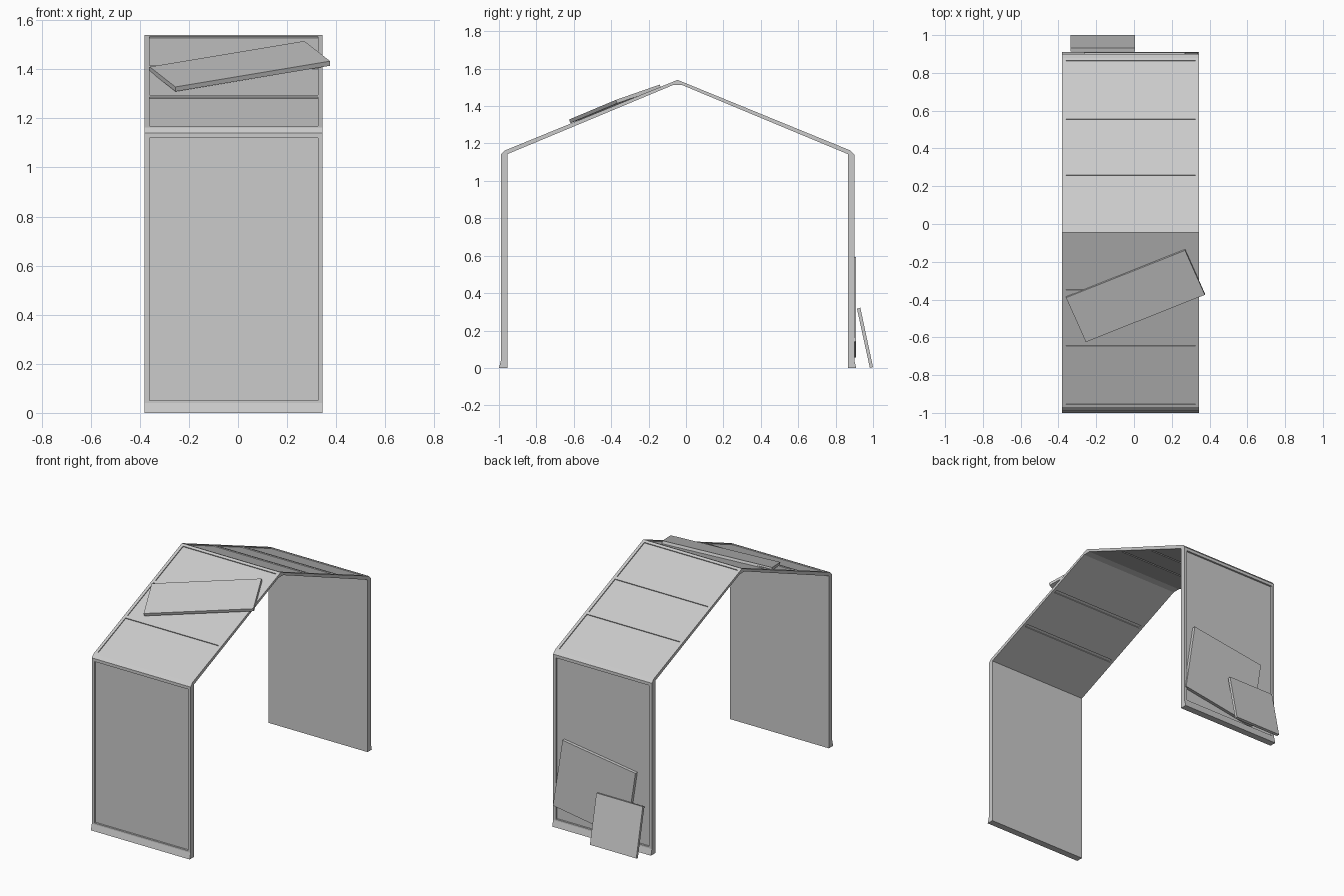
import bpy, bmesh
from mathutils import Vector

if "Cube" in bpy.data.objects:
    bpy.data.objects.remove(bpy.data.objects["Cube"])

X0, X1 = -0.38, 0.345      # body width
PX0, PX1 = -0.36, 0.325    # recessed panel width
YC = -0.045                # mirror plane between front and back halves


def finish(name, bm):
    bmesh.ops.recalc_face_normals(bm, faces=bm.faces[:])
    me = bpy.data.meshes.new(name)
    bm.to_mesh(me)
    bm.free()
    ob = bpy.data.objects.new(name, me)
    bpy.context.collection.objects.link(ob)
    return ob


def prism(name, corners, offset):
    """Solid from a flat polygon pushed along an offset vector."""
    bm = bmesh.new()
    f = bm.faces.new([bm.verts.new(c) for c in corners])
    ext = bmesh.ops.extrude_face_region(bm, geom=[f], use_keep_orig=True)
    moved = [v for v in ext["geom"] if isinstance(v, bmesh.types.BMVert)]
    bmesh.ops.translate(bm, verts=moved, vec=offset)
    return finish(name, bm)


def bar(name, profile, x0=X0, x1=X1, flip=False):
    """(y, z) profile run along x, optionally mirrored to the back."""
    pts = [(x0, 2 * YC - y if flip else y, z) for y, z in profile]
    return prism(name, pts, Vector((x1 - x0, 0, 0)))


def slab(name, outer, inner, panels, recess, groove, flip):
    """Thick plate with recessed outer panels and grooves under the ribs."""
    xs = [X0, PX0, PX1, X1]
    ts = [0.0] + [t for p in panels for t in p] + [1.0]
    bm = bmesh.new()

    def grid(ends):
        a, b = Vector(ends[0]), Vector(ends[1])
        rows = []
        for t in ts:
            y, z = a.lerp(b, t)
            if flip:
                y = 2 * YC - y
            rows.append([bm.verts.new((x, y, z)) for x in xs])
        faces = [[bm.faces.new((r[i], r[i + 1], s[i + 1], s[i])) for i in range(3)]
                 for r, s in zip(rows, rows[1:])]
        return rows, faces

    ro, fo = grid(outer)
    ri, fi = grid(inner)
    # rim joining both skins
    ring = lambda r: r[0] + [q[-1] for q in r[1:]] + r[-1][-2::-1] + [q[0] for q in r[-2:0:-1]]
    a, b = ring(ro), ring(ri)
    for i in range(len(a)):
        j = (i + 1) % len(a)
        bm.faces.new((a[i], a[j], b[j], b[i]))
    bmesh.ops.recalc_face_normals(bm, faces=bm.faces[:])
    # sink panels on the outside, ribs on the inside
    sunk = [(row[1], recess) for row in fo[1::2]] + [(row[1], groove) for row in fi[2:-1:2]]
    for f, depth in sunk:
        f.normal_update()
        n = f.normal.copy()
        new = bmesh.ops.extrude_discrete_faces(bm, faces=[f])["faces"][0]
        bmesh.ops.translate(bm, verts=new.verts[:], vec=-n * depth)
    return finish(name, bm)


# Front and back halves of the shelter
A, B = (-0.97, 1.162), (-0.05, 1.538)
roof_t = [[(y - A[0]) / (B[0] - A[0]) for y in p]
          for p in ((-0.955, -0.665), (-0.645, -0.37), (-0.35, -0.063))]
for side, flip in (("front", False), ("back", True)):
    slab(side + "_wall", [(-0.99, 0.04), (-0.99, 1.14)], [(-0.955, 0.04), (-0.955, 1.143)],
         [[0.01 / 1.1, 1.08 / 1.1]], 0.012, 0.0, flip)
    slab(side + "_roof", [A, B], [(-0.955, 1.143), (-0.07, 1.512)],
         roof_t, 0.006, 0.007, flip)
    bar(side + "_eave", [(-0.99, 1.14), A, (-0.955, 1.143)], flip=flip)
    bar(side + "_base_skirt", [(-1.0, 0), (-0.99, 0.04), (-0.955, 0.04), (-0.955, 0)], flip=flip)

# Ridge cap
bar("ridge", [(-0.07, 1.512), B, (YC, 1.54), (-0.04, 1.538), (-0.02, 1.512)])

# Loose plank lying askew on the front roof
o = Vector((-0.36, -0.39, 1.41))
u, v = Vector((0.63, 0.25, 0.105)), Vector((0.105, -0.235, -0.082))
prism("roof_plank", [o, o + u, o + u + v, o + v], -u.cross(v).normalized() * -0.02)

# Tilted board fixed to the back wall
prism("wall_board", [(0.34, 0.887, 0.14), (0.27, 0.887, 0.592),
                     (-0.265, 0.887, 0.515), (-0.195, 0.887, 0.055)], Vector((0, 0.022, 0)))

# Small board leaning on the back wall
bar("leaning_board", [(0.983, 0.0), (1.0, 0.004), (0.932, 0.322), (0.914, 0.317)], -0.335, 0.005)
